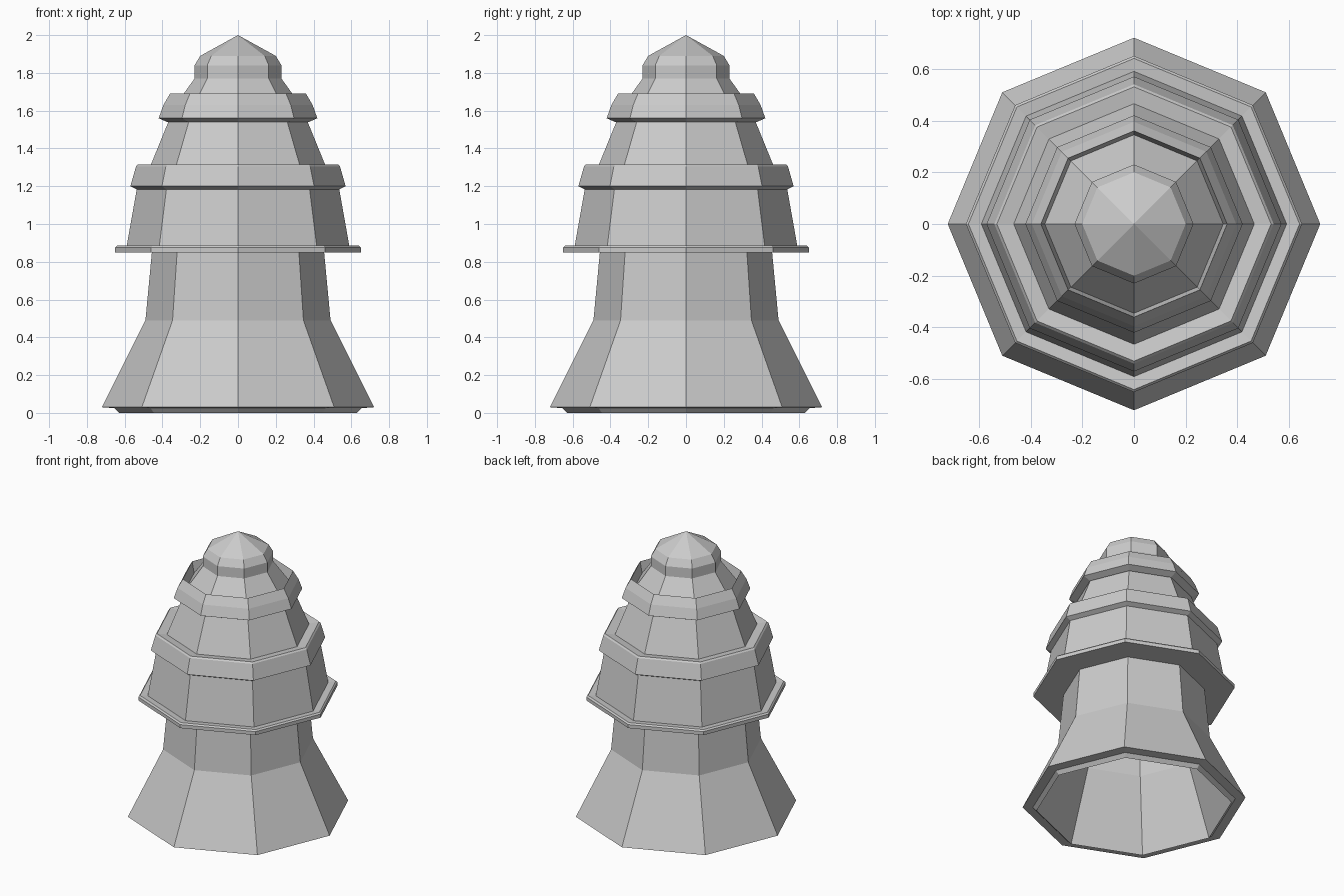
import bpy, bmesh, math

SIDES = 8

cube = bpy.data.objects.get("Cube")
if cube:
    bpy.data.objects.remove(cube, do_unlink=True)

stone = bpy.data.materials.new("light grey")
stone.use_nodes = True
colour = (0.6, 0.6, 0.6, 1)
stone.diffuse_color = colour
stone.node_tree.nodes["Principled BSDF"].inputs["Base Color"].default_value = colour


def octagon_lathe(name, profile):
    """Sweep (radius, height) points around z; zero radius makes a tip."""
    bm = bmesh.new()
    rings = []
    for r, z in profile:
        if r == 0:
            rings.append([bm.verts.new((0, 0, z))] * SIDES)
            continue
        angles = [2 * math.pi * i / SIDES for i in range(SIDES)]
        rings.append([bm.verts.new((r * math.cos(a), r * math.sin(a), z)) for a in angles])
    for low, high in zip(rings, rings[1:]):
        for i in range(SIDES):
            j = (i + 1) % SIDES
            corners = [low[i], low[j], high[j], high[i]]
            bm.faces.new(list(dict.fromkeys(corners)))
    bmesh.ops.recalc_face_normals(bm, faces=bm.faces)
    mesh = bpy.data.meshes.new(name)
    bm.to_mesh(mesh)
    bm.free()
    mesh.materials.append(stone)
    obj = bpy.data.objects.new(name, mesh)
    bpy.context.collection.objects.link(obj)
    return obj


# Hollow flared base with a small foot lip
octagon_lathe("flared_base", [
    (0, 0.84), (0.43, 0.84), (0.46, 0.49), (0.63, 0),
    (0.655, 0.025), (0.72, 0.03), (0.49, 0.49), (0.455, 0.86), (0, 0.86)])

# Lowest tier: thin ledge and tapering wall
octagon_lathe("lower_tier", [
    (0, 0.85), (0.65, 0.85), (0.65, 0.875), (0.64, 0.885),
    (0.59, 0.88), (0.535, 1.19), (0, 1.19)])

# Middle tier: sloped band and tapering wall
octagon_lathe("middle_tier", [
    (0, 1.18), (0.53, 1.18), (0.57, 1.2), (0.54, 1.305), (0.53, 1.315),
    (0.465, 1.305), (0.365, 1.55), (0, 1.55)])

# Upper tier: band with a standing rim around a sunken cone
octagon_lathe("upper_tier", [
    (0, 1.54), (0.375, 1.54), (0.42, 1.56), (0.395, 1.63), (0.36, 1.69),
    (0.345, 1.61), (0.23, 1.77), (0, 1.77)])

# Pointed cap
octagon_lathe("cap", [
    (0, 1.76), (0.23, 1.76), (0.23, 1.84), (0.2, 1.89), (0, 2)])
